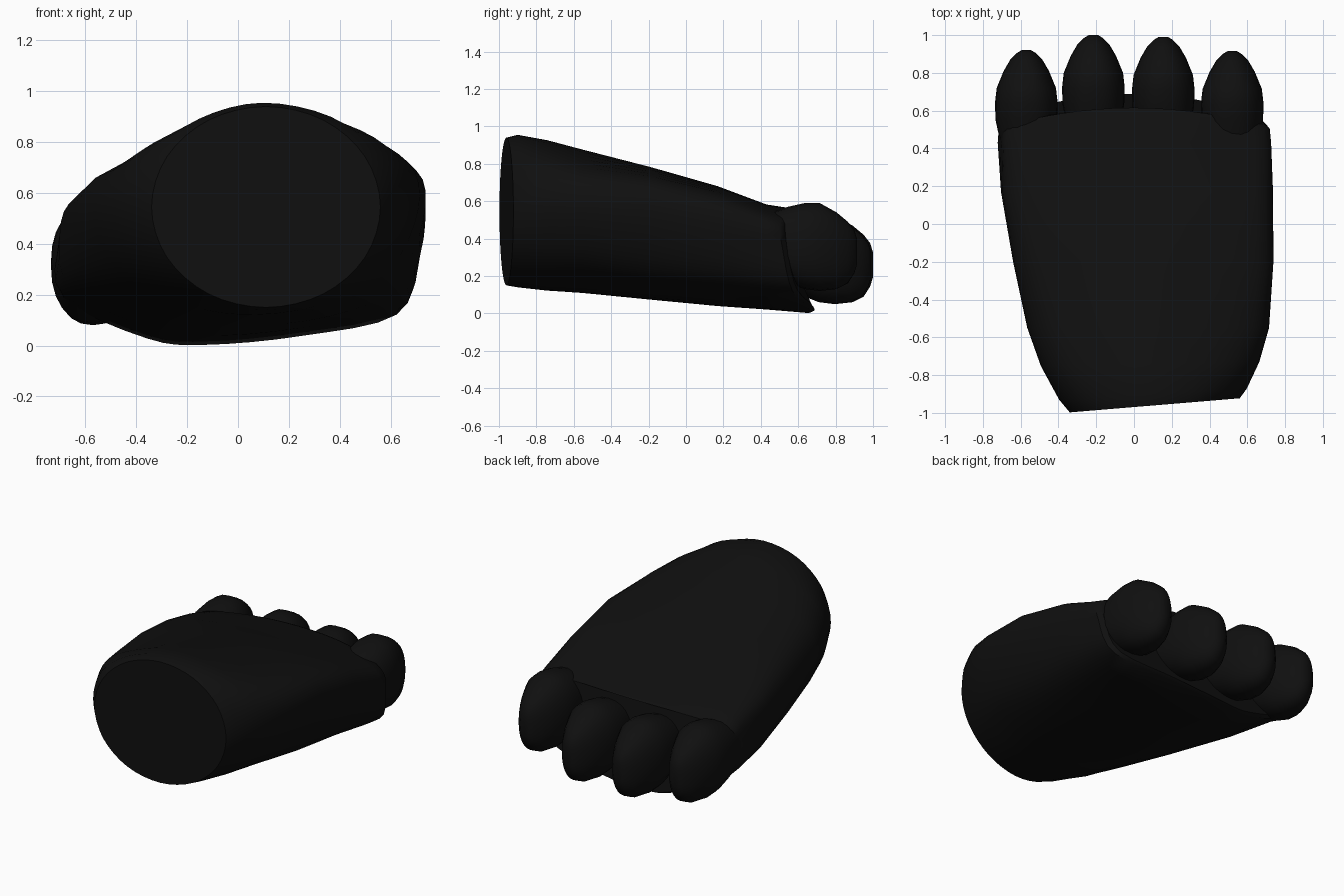
import bpy, bmesh
from math import cos, sin, pi, copysign
from mathutils import Vector

cube = bpy.data.objects.get("Cube")
if cube:
    bpy.data.objects.remove(cube, do_unlink=True)

black = bpy.data.materials.new("matte_black")
black.use_nodes = True
black.diffuse_color = (0.005, 0.005, 0.005, 1)
bsdf = black.node_tree.nodes["Principled BSDF"]
bsdf.inputs["Base Color"].default_value = black.diffuse_color
bsdf.inputs["Roughness"].default_value = 0.8


def smooth_ring(points, steps=4):
    """Closed Catmull-Rom curve through the points."""
    out = []
    n = len(points)
    for i in range(n):
        a, b, c, d = (Vector(points[(i + k) % n]) for k in (-1, 0, 1, 2))
        for s in range(steps):
            t = s / steps
            out.append(b + (c - a) * t / 2 + (a * 2 - b * 5 + c * 4 - d) * t * t / 2
                       + (b * 3 - a - c * 3 + d) * t ** 3 / 2)
    return out


def loft(name, rings, angle):
    """Skin a row of equal rings and close both ends."""
    bm = bmesh.new()
    rows = [[bm.verts.new(p) for p in ring] for ring in rings]
    n = len(rows[0])
    for low, high in zip(rows, rows[1:]):
        for i in range(n):
            j = (i + 1) % n
            bm.faces.new((low[i], low[j], high[j], high[i]))
    bm.faces.new(rows[0])
    bm.faces.new(rows[-1])
    bmesh.ops.recalc_face_normals(bm, faces=bm.faces)
    mesh = bpy.data.meshes.new(name)
    bm.to_mesh(mesh)
    bm.free()
    mesh.materials.append(black)
    obj = bpy.data.objects.new(name, mesh)
    bpy.context.collection.objects.link(obj)
    bpy.ops.object.select_all(action="DESELECT")
    obj.select_set(True)
    bpy.context.view_layer.objects.active = obj
    bpy.ops.object.shade_smooth_by_angle(angle=angle)


# Foot body: an oval ankle cut blending into a broad, shallow-keeled front
heel = [(0.11 + 0.45 * sin(k * pi / 6), 0.545 - 0.395 * cos(k * pi / 6)) for k in range(12)]
instep = [(.06, .11), (.38, .16), (.6, .3), (.71, .54), (.67, .72), (.45, .825),
          (.05, .875), (-.26, .795), (-.49, .69), (-.565, .51), (-.47, .29), (-.23, .14)]
waist = [(0, .075), (.36, .115), (.61, .23), (.73, .5), (.7, .69), (.45, .76),
         (.03, .785), (-.31, .73), (-.56, .66), (-.64, .48), (-.57, .26), (-.3, .105)]
middle = [(-.05, .04), (.33, .085), (.62, .18), (.73, .42), (.69, .61), (.42, .665),
          (0, .68), (-.35, .655), (-.63, .585), (-.7, .45), (-.66, .23), (-.35, .07)]
ball = [(-.13, .01), (.25, .045), (.63, .13), (.715, .35), (.69, .5), (.4, .56),
        (0, .57), (-.4, .555), (-.65, .51), (-.705, .38), (-.69, .19), (-.36, .035)]

heel_ring, instep_ring, waist_ring, middle_ring, ball_ring = map(
    smooth_ring, (heel, instep, waist, middle, ball))
body = [[(x, -0.96 + 0.083 * (x - 0.11), z) for x, z in heel_ring]]
# swelling between the ankle cut and the instep
for y, mix, slant in ((-0.9, 0.25, 0.06), (-0.74, 0.68, 0.02)):
    ring = [a.lerp(b, mix) for a, b in zip(heel_ring, instep_ring)]
    body.append([(x, y + slant * (x - 0.11), z + 0.04 * (z - 0.15)) for x, z in ring])
for y, ring in ((-0.55, instep_ring), (-0.2, waist_ring), (0.17, middle_ring)):
    body.append([(x, y, z) for x, z in ring])
body.append([(x, 0.43, z + 0.012) for x, z in ball_ring])
# sloped, bowed front face with a softened edge
for scale, push in ((0.99, 0), (0.95, 0.025)):
    body.append([(x * scale, 0.665 - 0.13 * z - 0.2 * x * x + push,
                  0.29 + (z - 0.3) * scale) for x, z in ball_ring])
loft("foot_body", body, 0.7)

# Toes: distance behind the tip, half width, bottom and top about the toe centre
toe_profile = [(0, .025, -.09, .04), (.015, .05, -.14, .09), (.05, .085, -.195, .135),
               (.11, .12, -.225, .185), (.2, .157, -.235, .235), (.28, .166, -.225, .235),
               (.37, .163, -.19, .215), (.5, .135, -.15, .17)]


def oval(angle):
    c, s = cos(angle), sin(angle)
    return copysign(abs(c) ** 0.87, c), copysign(abs(s) ** 0.87, s)


toes = {"outer_left_toe": (0.52, 0.915, 0.355), "inner_left_toe": (0.155, 0.99, 0.285),
        "inner_right_toe": (-0.215, 1.0, 0.285), "outer_right_toe": (-0.57, 0.92, 0.315)}
for name, (x, tip, height) in toes.items():
    rings = []
    for back, width, low, high in toe_profile:
        mid, half = height + (low + high) / 2, (high - low) / 2
        ring = [oval(k * pi / 12) for k in range(24)]
        rings.append([(x + width * u, tip - back, mid + half * v) for u, v in ring])
    loft(name, rings, 1.2)
